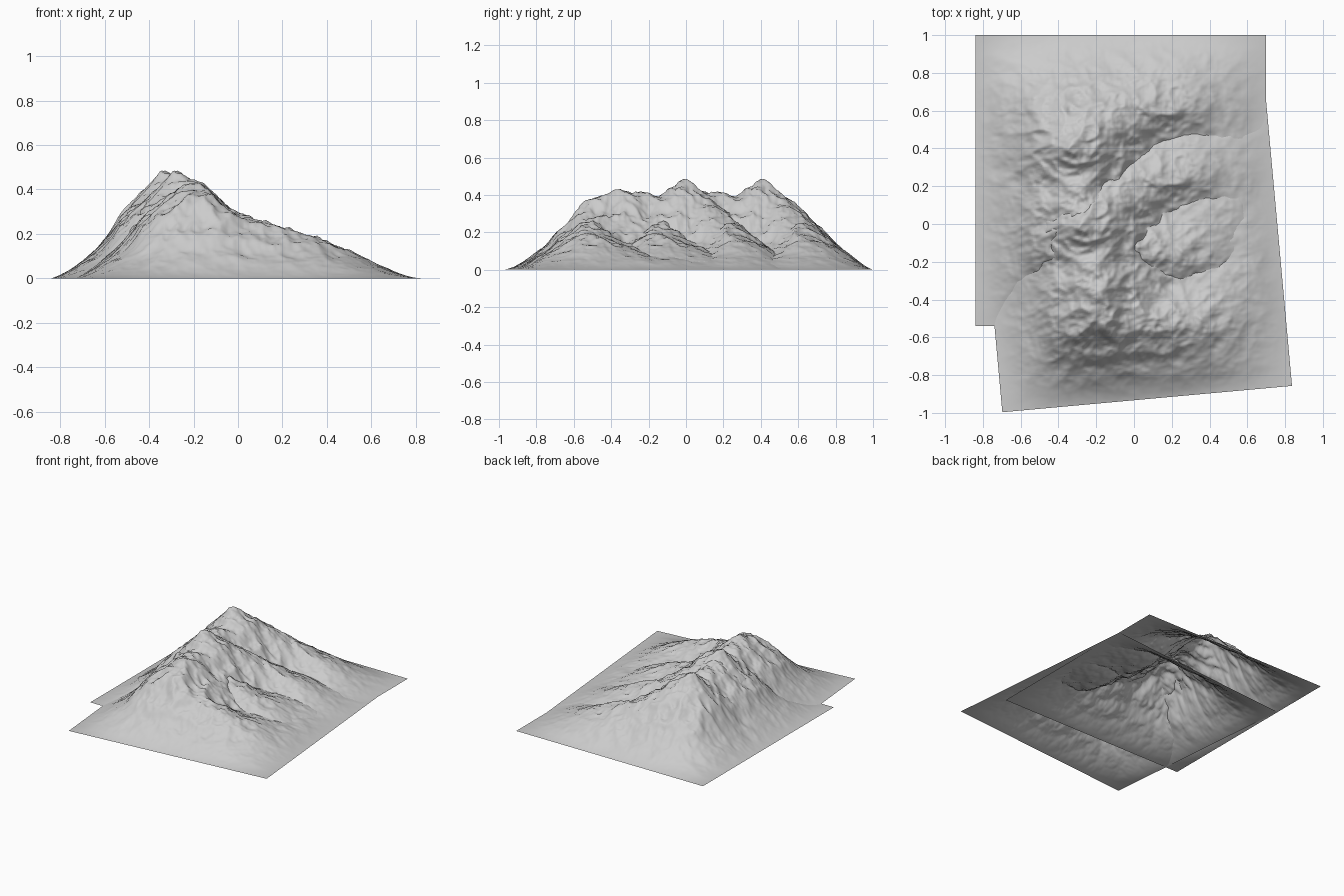
import bpy, math
from mathutils import Vector, noise

if "Cube" in bpy.data.objects:
    bpy.data.objects.remove(bpy.data.objects["Cube"])

HALF = 0.77      # half side of one square terrain sheet
N = 180          # grid cells per side

# Broad form: heights along x for rows from south to north
# (western crest, two arms reaching east, a bowl between them)
ROWS = [
    [0, 0, 0, 0, 0, 0, 0, 0, 0],
    [0, .055, .11, .13, .12, .11, .085, .04, 0],
    [0, .105, .27, .335, .265, .215, .16, .07, 0],
    [0, .115, .32, .40, .27, .155, .12, .068, 0],
    [0, .115, .31, .39, .26, .12, .085, .058, 0],
    [0, .12, .36, .43, .295, .13, .075, .045, 0],
    [0, .105, .275, .32, .275, .215, .14, .06, 0],
    [0, .055, .11, .13, .13, .125, .095, .042, 0],
    [0, 0, 0, 0, 0, 0, 0, 0, 0],
]
# Summits: x, y, extra height, radius
PEAKS = [(-.26, .175, .05, .06), (-.25, -.04, .015, .06),
         (-.24, -.19, .02, .07), (-.22, -.35, .015, .07)]


def spline(vals, t):
    """Catmull-Rom value at fractional index t."""
    i = min(int(t), len(vals) - 2)
    f = t - i
    a, b, c, d = (vals[min(max(k, 0), len(vals) - 1)] for k in range(i - 1, i + 3))
    return b + .5 * f * (c - a + f * (2*a - 5*b + 4*c - d + f * (3*(b - c) + d - a)))


def crags(x, y):
    """Ridged noise, roughly centred on zero."""
    total, amp, freq = 0, 1, 7
    for k in range(4):
        n = noise.noise(Vector((x * freq * .9, y * freq * 1.1, 3.7 * k)))
        total += amp * (.45 - 2 * abs(n))
        amp *= .55
        freq *= 1.9
    return total


def height(x, y):
    tx, ty = ((c + HALF) / (2 * HALF) * 8 for c in (x, y))
    h = max(0, spline([spline(r, tx) for r in ROWS], ty))
    for px, py, ph, r in PEAKS:
        h += ph * math.exp(-((x - px)**2 + (y - py)**2) / r**2)
    # crags grow with altitude and fade out at the foot
    return max(0, h + .024 * crags(x, y) * min(1, h / .25))


# Terrain mesh: one open sheet
verts, faces = [], []
for j in range(N + 1):
    for i in range(N + 1):
        x, y = (-HALF + 2 * HALF * k / N for k in (i, j))
        edge = i in (0, N) or j in (0, N)
        verts.append((x, y, 0 if edge else height(x, y)))
for j in range(N):
    for i in range(N):
        a = j * (N + 1) + i
        faces.append((a, a + 1, a + N + 2, a + N + 1))
mesh = bpy.data.meshes.new("mountain")
mesh.from_pydata(verts, [], faces)
mesh.shade_smooth()


# Two overlapping copies, the southern one slightly turned
def place(name, x, y, turn):
    ob = bpy.data.objects.new(name, mesh)
    ob.location = (x, y, 0)
    ob.rotation_euler.z = turn
    bpy.context.collection.objects.link(ob)


place("north_mountain", -.07, .23, 0)
place("south_mountain", 0, -.16, .0907)
